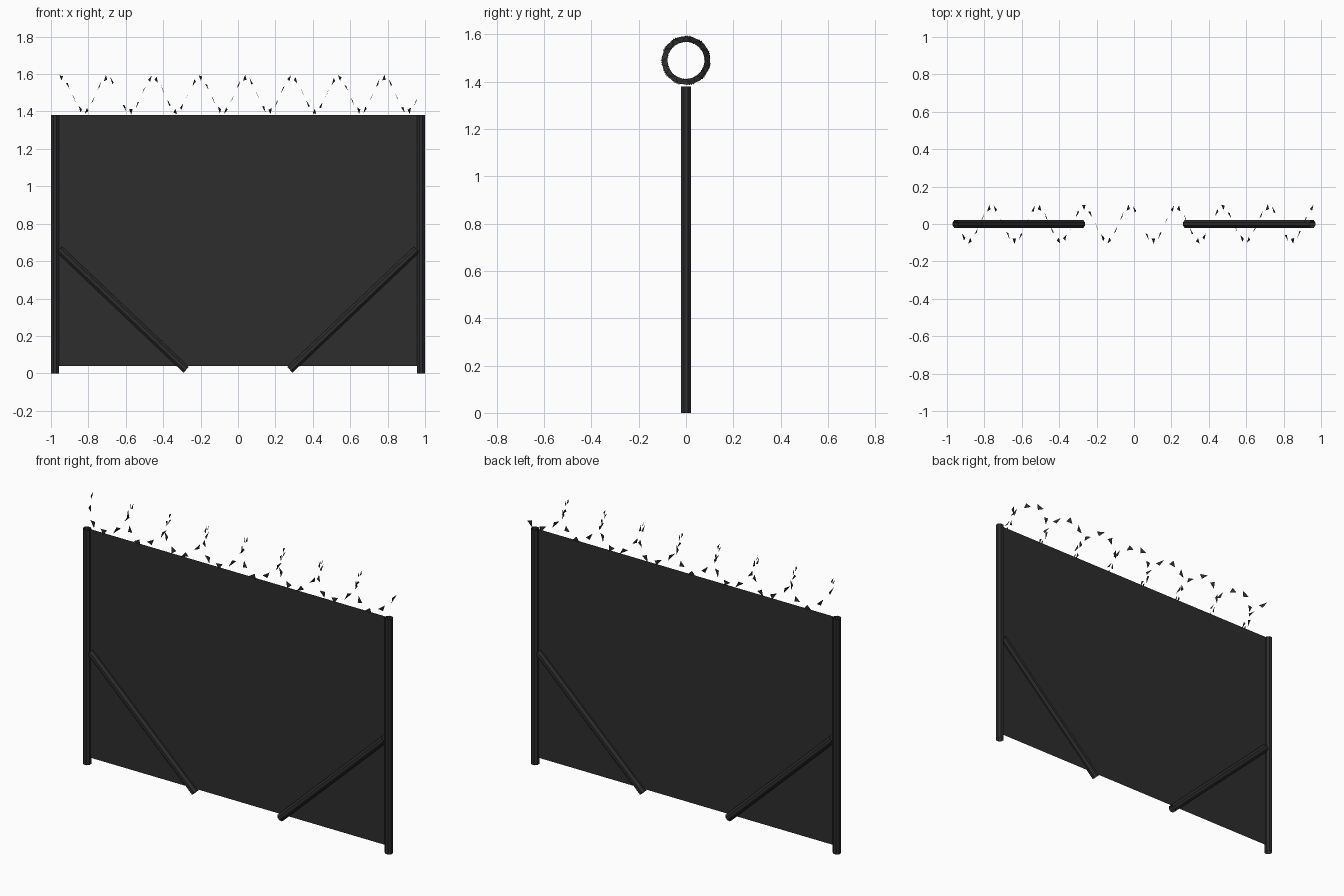
import bpy, bmesh, math
from mathutils import Vector

if "Cube" in bpy.data.objects:
    bpy.data.objects.remove(bpy.data.objects["Cube"])

mat = bpy.data.materials.new("dark grey metal")
mat.diffuse_color = (0.026, 0.026, 0.026, 1)
mat.use_nodes = True
mat.node_tree.nodes["Principled BSDF"].inputs["Base Color"].default_value = mat.diffuse_color


def finish(name, bm):
    me = bpy.data.meshes.new(name)
    bm.to_mesh(me)
    bm.free()
    me.materials.append(mat)
    ob = bpy.data.objects.new(name, me)
    bpy.context.collection.objects.link(ob)
    return ob


def tube(name, a, b, r, sides=8):
    """Open-ended straight pipe from a to b."""
    a, b = Vector(a), Vector(b)
    d = (b - a).normalized()
    u = Vector((0, 1, 0))
    v = d.cross(u)
    bm = bmesh.new()
    rings = []
    for p in (a, b):
        ring = []
        for i in range(sides):
            t = 2 * math.pi * (i + 0.5) / sides
            k = r / math.cos(math.pi / sides)
            ring.append(bm.verts.new(p + k * (u * math.cos(t) + v * math.sin(t))))
        rings.append(ring)
    for i in range(sides):
        j = (i + 1) % sides
        bm.faces.new((rings[0][i], rings[0][j], rings[1][j], rings[1][i]))
    bmesh.ops.recalc_face_normals(bm, faces=bm.faces)
    return finish(name, bm)


# Posts and diagonal braces, mirrored left and right
for s, side in ((-1, "left"), (1, "right")):
    tube(side + "_post", (s * 0.979, 0, 0), (s * 0.979, 0, 1.38), 0.021)
    tube(side + "_brace", (s * 0.955, 0, 0.662), (s * 0.277, 0, 0.019), 0.021)

# Thin mesh panel between the posts
bm = bmesh.new()
bm.faces.new([bm.verts.new(c) for c in
              ((-0.97, 0, 0.04), (0.97, 0, 0.04), (0.97, 0, 1.38), (-0.97, 0, 1.38))])
finish("fence_panel", bm)

# Razor wire: small flat blades strung along a helix
PITCH, PER_TURN, Z0 = 0.247, 7.3, 1.49


def helix(t, r):
    return Vector((-0.70 + PITCH * t / (2 * math.pi),
                   -r * math.sin(t), Z0 + r * math.cos(t)))


bm = bmesh.new()
step = 2 * math.pi / PER_TURN
t = 2 * math.pi * (-0.945 + 0.70) / PITCH
i = 0
while helix(t, 0).x < 0.97:
    tip, base = (0.107, 0.08) if i % 2 else (0.076, 0.104)
    pts = [helix(t - 0.24, base), helix(t + 0.24, base), helix(t + 0.05, tip)]
    bm.faces.new([bm.verts.new(p) for p in pts])
    t += step
    i += 1
finish("razor_wire_blades", bm)
